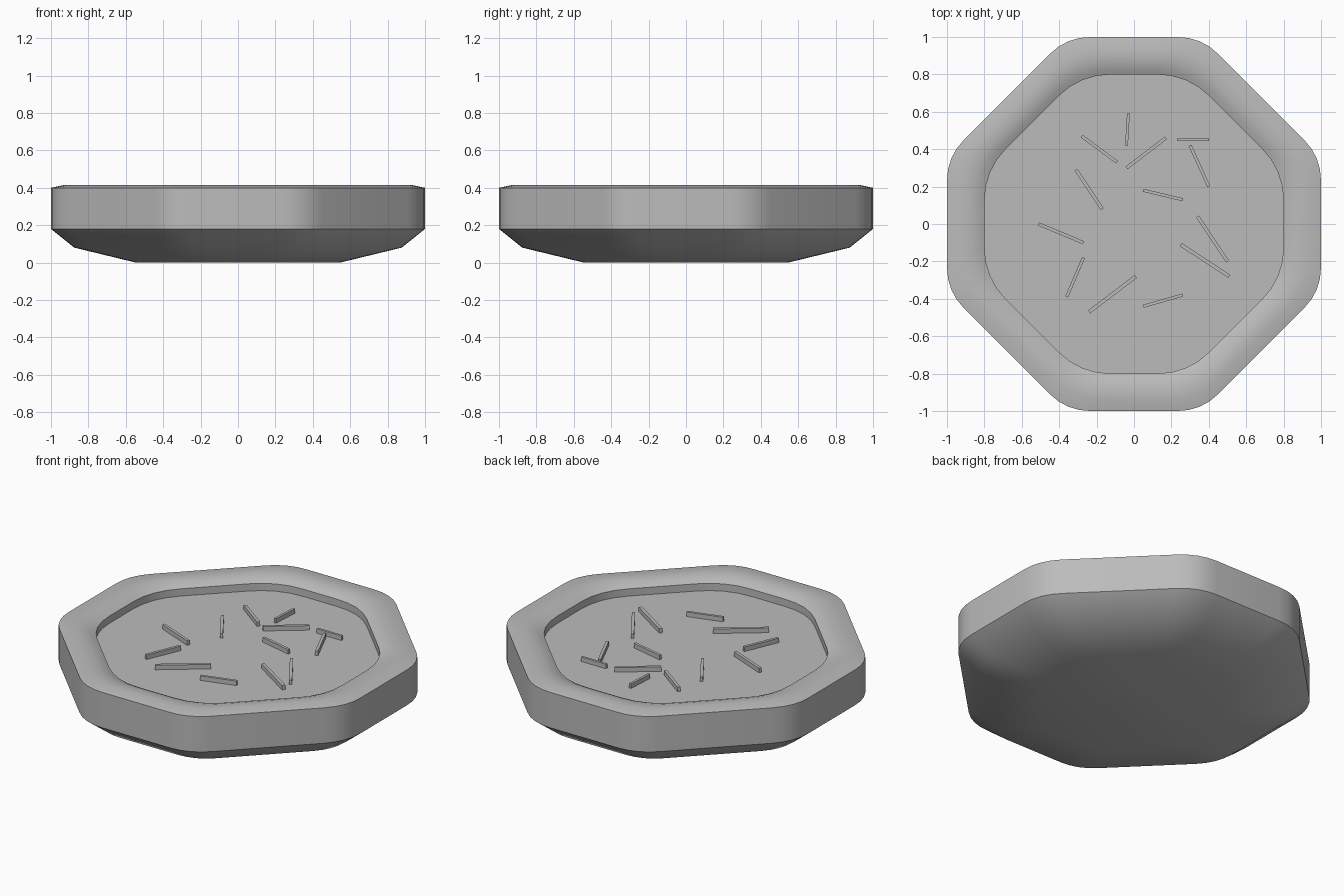
import bpy, bmesh, math
from mathutils import Vector

cube = bpy.data.objects.get("Cube")
if cube:
    bpy.data.objects.remove(cube)

grey = bpy.data.materials.new("plain_grey")
grey.use_nodes = True
colour = (0.5, 0.5, 0.5, 1)
grey.diffuse_color = colour
grey.node_tree.nodes["Principled BSDF"].inputs["Base Color"].default_value = colour


def finish(name, bm, angle=None):
    bmesh.ops.recalc_face_normals(bm, faces=bm.faces)
    mesh = bpy.data.meshes.new(name)
    bm.to_mesh(mesh)
    bm.free()
    mesh.materials.append(grey)
    obj = bpy.data.objects.new(name, mesh)
    bpy.context.collection.objects.link(obj)
    if angle:
        bpy.ops.object.select_all(action="DESELECT")
        obj.select_set(True)
        bpy.context.view_layer.objects.active = obj
        bpy.ops.object.shade_smooth_by_angle(angle=math.radians(angle))
    return obj


def outline(size, rounding, steps=4):
    """Octagon with rounded corners, reaching size along x and y."""
    corners = []
    for k in range(4):
        for y in (-0.36, 0.36):
            v = Vector((size, y * size))
            a = k * math.pi / 2
            corners.append(Vector((v.x * math.cos(a) - v.y * math.sin(a),
                                   v.x * math.sin(a) + v.y * math.cos(a))))
    points = []
    for i, c in enumerate(corners):
        p = c + (corners[i - 1] - c).normalized() * rounding
        q = c + (corners[(i + 1) % 8] - c).normalized() * rounding
        for s in range(steps + 1):
            t = s / steps
            points.append(p * (1 - t) ** 2 + c * 2 * t * (1 - t) + q * t * t)
    return points


# Dish: rings of (size, corner rounding, height) from underside to floor
profile = [(0.545, 0.1, 0), (0.875, 0.12, 0.08), (1, 0.13, 0.18), (1, 0.13, 0.4),
           (0.93, 0.13, 0.415), (0.87, 0.15, 0.412), (0.83, 0.16, 0.4),
           (0.8, 0.17, 0.385), (0.8, 0.17, 0.34)]
bm = bmesh.new()
rings = [[bm.verts.new((p.x, p.y, z)) for p in outline(size, r)] for size, r, z in profile]
for low, high in zip(rings, rings[1:]):
    for i in range(len(low)):
        j = (i + 1) % len(low)
        bm.faces.new((low[i], low[j], high[j], high[i]))
bm.faces.new(rings[0])
bm.faces.new(rings[-1])
finish("dish", bm, 30)

# Loose sticks lying on the floor, each given by its two ends
sticks = [(-.03, .59, -.04, .42), (-.28, .47, -.09, .33), (-.04, .3, .17, .46),
          (.23, .45, .4, .45), (.3, .42, .4, .2), (-.31, .29, -.17, .08),
          (.05, .18, .26, .13), (-.51, 0, -.27, -.1), (.34, .04, .5, -.2),
          (.25, -.11, .51, -.28), (-.27, -.18, -.36, -.39), (.01, -.28, -.24, -.47),
          (.05, -.44, .26, -.38)]
for n, (ax, ay, bx, by) in enumerate(sticks):
    a, b = Vector((ax, ay, 0)), Vector((bx, by, 0))
    along = b - a
    width = 0.015 + 0.03 * max(along.length - 0.17, 0)
    bm = bmesh.new()
    bmesh.ops.create_cube(bm, size=1)
    bmesh.ops.scale(bm, vec=(along.length, width, 0.03), verts=bm.verts)
    stick = finish(f"stick_{n + 1}", bm)
    stick.location = (a + b) / 2 + Vector((0, 0, 0.353))
    stick.rotation_euler.z = math.atan2(along.y, along.x)
